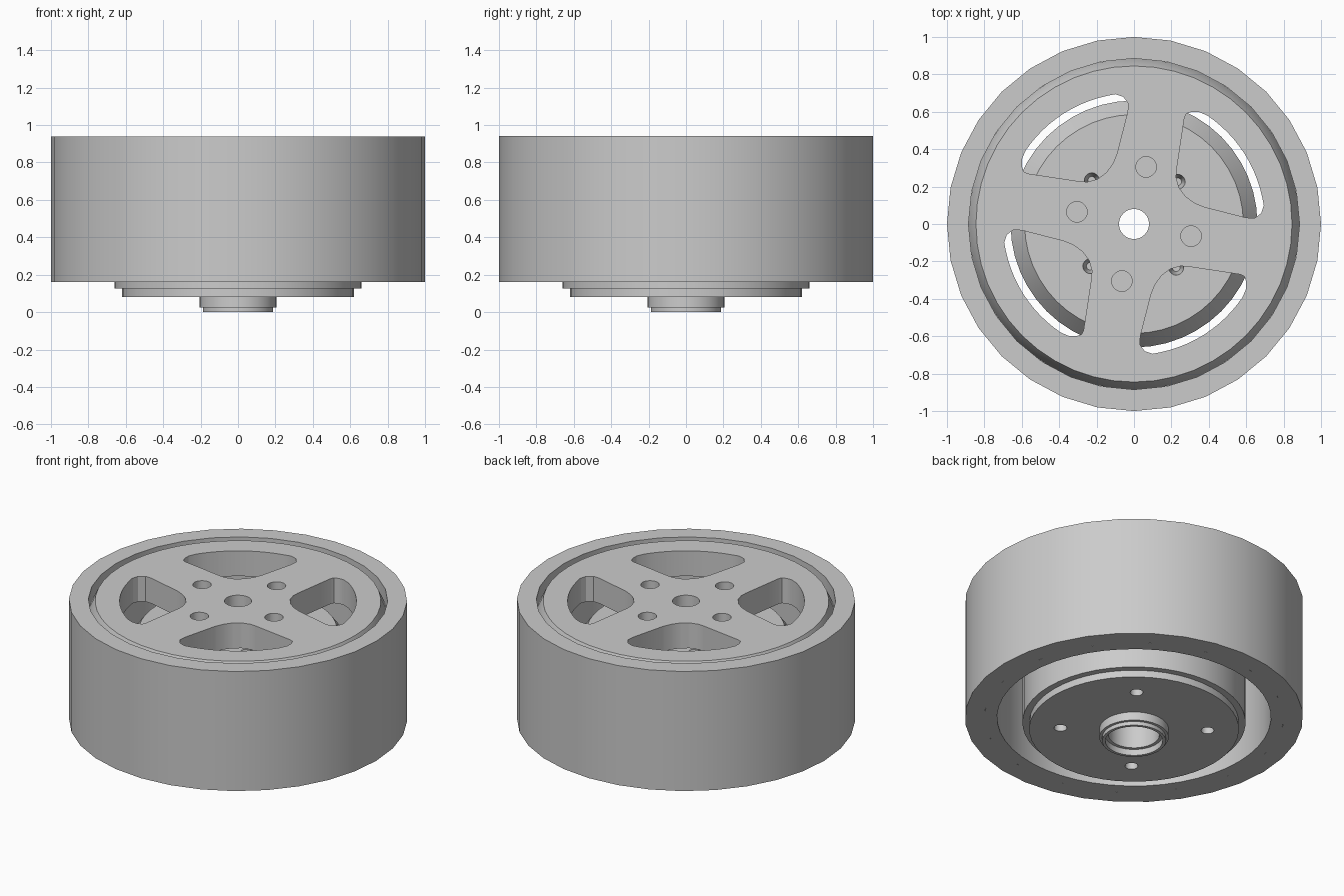
import bpy, bmesh
from math import cos, sin, pi, radians
from mathutils import Matrix, Vector

default = bpy.data.objects.get("Cube")
if default:
    bpy.data.objects.remove(default, do_unlink=True)

grey = bpy.data.materials.new("plain grey")
grey.use_nodes = True
grey.diffuse_color = (0.6, 0.6, 0.6, 1)
grey.node_tree.nodes["Principled BSDF"].inputs["Base Color"].default_value = (0.6, 0.6, 0.6, 1)


def to_object(bm, name):
    bmesh.ops.recalc_face_normals(bm, faces=bm.faces)
    mesh = bpy.data.meshes.new(name)
    bm.to_mesh(mesh)
    bm.free()
    mesh.materials.append(grey)
    obj = bpy.data.objects.new(name, mesh)
    bpy.context.collection.objects.link(obj)
    return obj


def lathe(name, profile, sides):
    """Spin a closed (radius, height) outline around z."""
    bm = bmesh.new()
    rings = []
    for i in range(sides):
        a = 2 * pi * i / sides
        rings.append([bm.verts.new((r * cos(a), r * sin(a), z)) for r, z in profile])
    n = len(profile)
    for i in range(sides):
        p, q = rings[i], rings[(i + 1) % sides]
        for j in range(n):
            k = (j + 1) % n
            bm.faces.new((p[j], q[j], q[k], p[k]))
    return to_object(bm, name)


def add_holes(bm, radius, angle, r_bottom, r_top, z0, z1):
    """Four round cutters spaced evenly on a circle."""
    for k in range(4):
        a = radians(angle + 90 * k)
        place = Matrix.Translation((radius * cos(a), radius * sin(a), (z0 + z1) / 2))
        bmesh.ops.create_cone(bm, cap_ends=True, segments=20, radius1=r_bottom,
                              radius2=r_top, depth=z1 - z0, matrix=place)


def add_windows(bm, outline, z0, z1):
    """Four prisms from one outline, turned in quarter steps."""
    for k in range(4):
        turn = Matrix.Rotation(k * pi / 2, 3, 'Z')
        face = bm.faces.new([bm.verts.new(turn @ Vector((x, y, z0))) for x, y in outline])
        new = bmesh.ops.extrude_face_region(bm, geom=[face])["geom"]
        verts = [v for v in new if isinstance(v, bmesh.types.BMVert)]
        bmesh.ops.translate(bm, verts=verts, vec=(0, 0, z1 - z0))


def cut(obj, bm):
    cutter = to_object(bm, "cutter")
    cutter.hide_render = True
    mod = obj.modifiers.new("cut", 'BOOLEAN')
    mod.operation, mod.solver, mod.object = 'DIFFERENCE', 'EXACT', cutter
    bpy.context.view_layer.objects.active = obj
    bpy.ops.object.modifier_apply(modifier=mod.name)
    bpy.data.objects.remove(cutter, do_unlink=True)


# Outer tread band
tread = lathe("tread_band", [(0.885, 0.16), (1, 0.16), (1, 0.94), (0.885, 0.94)], 32)

# Rim barrel with the chamfered face disc
rim = lathe("rim", [(0.81, 0.16), (0.885, 0.16), (0.885, 0.85), (0.845, 0.935),
                    (0.08, 0.935), (0.08, 0.74), (0.2, 0.74), (0.2, 0.77),
                    (0.81, 0.77)], 48)

# Spoke windows and blind screw holes in the face disc
window = [(0.27, 0.57), (0.228, 0.29), (0.225, 0.25), (0.24, 0.195), (0.275, 0.148),
          (0.32, 0.115), (0.37, 0.093), (0.6, 0.034), (0.645, 0.031), (0.68, 0.058),
          (0.694, 0.1)]
window += [(0.7 * cos(radians(a)), 0.7 * sin(radians(a))) for a in range(12, 58, 4)]
window += [(0.345, 0.6), (0.31, 0.6), (0.28, 0.59)]
bm = bmesh.new()
add_windows(bm, window, 0.7, 1.0)
add_holes(bm, 0.312, 78, 0.055, 0.055, 0.84, 1.0)
cut(rim, bm)

# Motor drum with stepped underside and bearing boss
drum = lathe("drum", [(0.08, 0.75), (0.585, 0.75), (0.66, 0.65), (0.66, 0.125),
                      (0.62, 0.125), (0.62, 0.08), (0.205, 0.08), (0.205, 0.025),
                      (0.188, 0.025), (0.188, 0), (0.17, 0), (0.17, 0.04),
                      (0.15, 0.04), (0.15, 0.2), (0.08, 0.2)], 48)

# Mounting holes below and countersinks on top of the drum
bm = bmesh.new()
add_holes(bm, 0.435, 52, 0.038, 0.038, 0.04, 0.25)
add_holes(bm, 0.325, 44, 0.02, 0.042, 0.65, 0.76)
cut(drum, bm)

for obj in (tread, rim, drum):
    bpy.ops.object.select_all(action='DESELECT')
    obj.select_set(True)
    bpy.context.view_layer.objects.active = obj
    bpy.ops.object.shade_smooth_by_angle(angle=radians(30))
